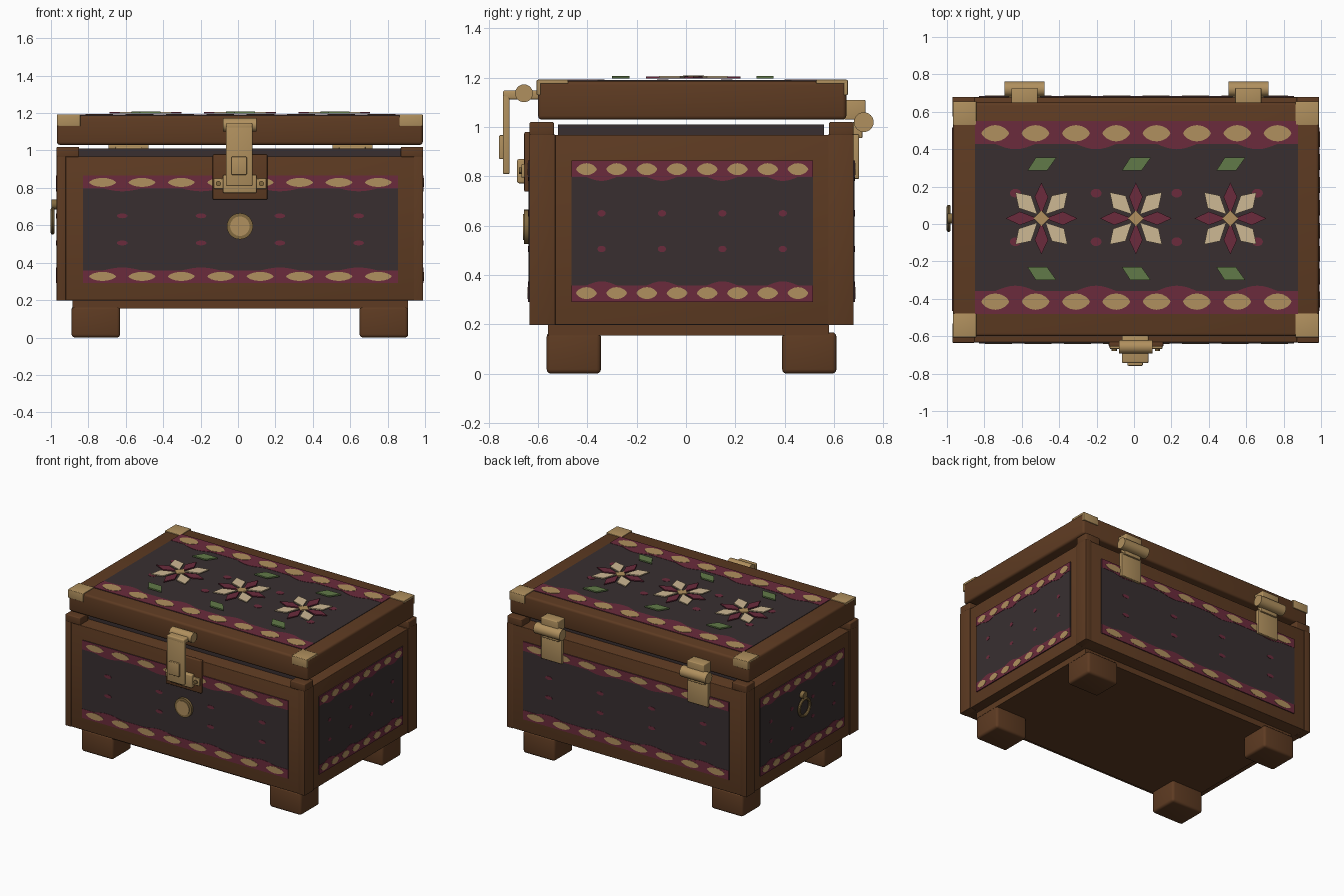
import bpy, bmesh
from math import cos, sin, pi, copysign
from mathutils import Vector, Matrix

if "Cube" in bpy.data.objects:
    bpy.data.objects.remove(bpy.data.objects["Cube"])


def material(name, *rgb):
    lin = [(c / 255 / 12.92) if c < 11 else ((c / 255 + 0.055) / 1.055) ** 2.4 for c in rgb]
    m = bpy.data.materials.new(name)
    m.use_nodes = True
    m.diffuse_color = (*lin, 1)
    m.node_tree.nodes["Principled BSDF"].inputs["Base Color"].default_value = (*lin, 1)
    return m


WOOD = material("brown wood", 94, 59, 34)
DARK = material("charcoal cloth", 56, 47, 48)
RED = material("burgundy paint", 107, 43, 60)
GOLD = material("brass", 176, 144, 94)
OLD = material("aged brass", 130, 106, 64)
CREAM = material("cream paint", 206, 184, 148)
GREEN = material("leaf green", 97, 122, 72)


def finish(name, bm, mat, smooth=False):
    bmesh.ops.recalc_face_normals(bm, faces=bm.faces)
    me = bpy.data.meshes.new(name)
    bm.to_mesh(me)
    bm.free()
    me.materials.append(mat)
    ob = bpy.data.objects.new(name, me)
    bpy.context.collection.objects.link(ob)
    if smooth:
        bpy.ops.object.select_all(action="DESELECT")
        ob.select_set(True)
        bpy.context.view_layer.objects.active = ob
        bpy.ops.object.shade_smooth_by_angle()
    return ob


def box(name, mat, x, y, z, bevel=0.0):
    """Box from (min, max) ranges with optional rounded edges."""
    bm = bmesh.new()
    bmesh.ops.create_cube(bm, size=1)
    for v in bm.verts:
        v.co = [(r[0] + r[1]) / 2 + c * (r[1] - r[0]) for r, c in zip((x, y, z), v.co)]
    if bevel:
        bmesh.ops.bevel(bm, geom=bm.edges[:], offset=bevel, segments=3, profile=0.5, affect="EDGES")
    return finish(name, bm, mat, bevel > 0)


def rod(name, mat, centre, radius, length, axis, sides=24):
    bm = bmesh.new()
    turn = Matrix.Rotation(pi / 2, 4, "Y" if axis == "x" else "X")
    bmesh.ops.create_cone(bm, cap_ends=True, segments=sides, radius1=radius, radius2=radius,
                          depth=length, matrix=Matrix.Translation(centre) @ turn)
    return finish(name, bm, mat, True)


def plates(name, mat, outlines, frame, low, high):
    """Thin plates from 2D outlines, laid on a plane given by origin, u and v."""
    origin, u, v = map(Vector, frame)
    n = u.cross(v)
    bm = bmesh.new()
    for pts in outlines:
        rings = [[bm.verts.new(origin + u * a + v * b + n * d) for a, b in pts] for d in (low, high)]
        bm.faces.new(rings[0][::-1])
        bm.faces.new(rings[1])
        for i in range(len(pts)):
            j = (i + 1) % len(pts)
            bm.faces.new((rings[0][i], rings[0][j], rings[1][j], rings[1][i]))
    return finish(name, bm, mat)


def lens(cx, cy, w, h, power=1.4):
    out = []
    for i in range(16):
        t = 2 * pi * i / 16
        out.append((cx + w / 2 * cos(t), cy + h / 2 * copysign(abs(sin(t)) ** power, sin(t))))
    return out


def painted_panel(name, frame, w, h):
    """Dark field, scalloped bands, brass lozenges and small dots."""
    plates(name + "_field", DARK, [[(-w/2, -h/2), (w/2, -h/2), (w/2, h/2), (-w/2, h/2)]], frame, -0.004, 0.002)
    steps = 64
    bands = []
    for s in (-1, 1):
        edge = []
        for i in range(steps + 1):
            a = i / steps
            bump = max(0, -cos(8 * pi * a))
            edge.append((w * (a - 0.5), s * h * (0.382 - 0.028 * bump)))
        bands.append(edge + [(w/2, s * h/2), (-w/2, s * h/2)])
    plates(name + "_bands", RED, bands, frame, -0.003, 0.004)
    plates(name + "_lozenges", GOLD,
           [lens(w * (i - 3.5) / 8, s * h * 0.437, w * 0.086, h * 0.085) for i in range(8) for s in (-1, 1)],
           frame, 0.002, 0.006)
    plates(name + "_dots", RED,
           [lens(w * (i - 1.5) / 4, s * h * 0.126, w * 0.034, h * 0.045, 1) for i in range(4) for s in (-1, 1)],
           frame, 0.0, 0.004)


# Extents of the chest
XS, YS = (-0.97, 0.99), (-0.635, 0.68)
CX, CY = 0.01, 0.022


def corners(dx, dy, inset_x=0, inset_y=0, xs=XS, ys=YS):
    for sx, tx in (("right", (xs[0] + inset_x, xs[0] + inset_x + dx)), ("left", (xs[1] - inset_x - dx, xs[1] - inset_x))):
        for sy, ty in (("front", (ys[0] + inset_y, ys[0] + inset_y + dy)), ("back", (ys[1] - inset_y - dy, ys[1] - inset_y))):
            yield f"{sy}_{sx}", tx, ty


# Carcass
box("base_board", WOOD, (-0.885, 0.91), (-0.56, 0.58), (0.155, 0.21))
box("body", WOOD, (-0.964, 0.984), (-0.633, 0.678), (0.198, 0.968), 0.004)
box("inner_lip", DARK, (-0.86, 0.88), (-0.52, 0.56), (0.95, 1.01))
for tag, tx, ty in corners(0.26, 0.22, 0.08, 0.07):
    box("foot_" + tag, WOOD, tx, ty, (0, 0.168), 0.018)
for tag, tx, ty in corners(0.05, 0.105):
    box("post_" + tag, WOOD, tx, ty, (0.197, 0.97), 0.003)
for tag, tx, ty in corners(0.12, 0.1):
    box("post_cap_" + tag, WOOD, tx, ty, (0.965, 1.02), 0.006)

# Lid with brass corner plates
LX, LY = (-0.968, 0.988), (-0.6, 0.65)
box("lid", WOOD, LX, LY, (1.03, 1.187), 0.016)
for tag, tx, ty in corners(0.125, 0.125, 0, 0, LX, (-0.603, 0.653)):
    box("corner_top_" + tag, GOLD, tx, ty, (1.176, 1.192), 0.003)
    face_y = (-0.606, -0.59) if "front" in tag else (0.64, 0.656)
    box("corner_face_" + tag, GOLD, tx, face_y, (1.13, 1.191), 0.003)

# Painted panels on all four sides and the lid
X, Y, Z = (1, 0, 0), (0, 1, 0), (0, 0, 1)
painted_panel("front_panel", ((0.013, -0.636, 0.578), X, Z), 1.685, 0.575)
painted_panel("back_panel", ((0.013, 0.681, 0.578), (-1, 0, 0), Z), 1.685, 0.575)
painted_panel("left_panel", ((0.988, 0.025, 0.578), Y, Z), 0.98, 0.575)
painted_panel("right_panel", ((-0.968, 0.025, 0.578), (0, -1, 0), Z), 0.98, 0.575)
painted_panel("lid_panel", ((0.013, 0.035, 1.188), X, Y), 1.725, 1.03)

# Raised flowers and leaves on the lid
def petal(angle, inner, mid, outer, half):
    c, s = cos(angle), sin(angle)
    return [(r * c - t * s, r * s + t * c) for r, t in ((inner, 0), (mid, -half), (outer, 0), (mid, half))]


for i in range(3):
    frame = ((CX + (i - 1) * 0.505, 0.03, 1.198), X, Y)
    k = str(i + 1)
    plates("flower_red_petals_" + k, RED, [petal(j * pi / 2, 0.02, 0.115, 0.192, 0.036) for j in range(4)], frame, 0, 0.008)
    plates("flower_cream_petals_" + k, CREAM, [petal((j + 0.5) * pi / 2, 0.03, 0.125, 0.197, 0.047) for j in range(4)], frame, 0.001, 0.009)
    plates("flower_heart_" + k, GOLD, [lens(0, 0, 0.085, 0.085, 1)[::4]], frame, 0.002, 0.011)
    leaf = [(-0.075, -0.035), (0.03, -0.035), (0.08, 0.035), (-0.03, 0.035)]
    plates("leaves_" + k, GREEN,
           [[(a, b + 0.29) for a, b in leaf], [(a, -b - 0.295) for a, b in leaf]], frame, 0, 0.01)

# Hasp on the front
box("hasp_board", WOOD, (-0.135, 0.157), (-0.656, -0.63), (0.738, 0.98), 0.006)
box("hasp_strap", GOLD, (-0.065, 0.077), (-0.743, -0.715), (0.81, 1.13), 0.006)
box("hasp_arm", GOLD, (-0.065, 0.077), (-0.743, -0.595), (1.112, 1.148), 0.008)
rod("hasp_barrel", GOLD, (CX, -0.657, 1.137), 0.036, 0.18, "x")
box("hasp_button", GOLD, (-0.035, 0.047), (-0.758, -0.735), (0.87, 0.967), 0.005)
box("staple_plate", GOLD, (-0.13, 0.152), (-0.668, -0.65), (0.795, 0.85), 0.005)
box("staple_block", GOLD, (-0.08, 0.1), (-0.685, -0.65), (0.772, 0.87), 0.008)
for sx in (-1, 1):
    rod(f"staple_rivet_{sx}", OLD, (CX + sx * 0.115, -0.67, 0.823), 0.014, 0.016, "y", 12)

# Round keyhole medallion
rod("medallion_rim", OLD, (CX, -0.645, 0.595), 0.07, 0.022, "y", 32)
rod("medallion_face", GOLD, (CX, -0.652, 0.595), 0.052, 0.018, "y", 32)

# Hinges on the back
for sx, tag in ((-1, "right"), (1, "left")):
    hx = CX + 0.003 + sx * 0.598
    wide, slim = (hx - 0.107, hx + 0.107), (hx - 0.07, hx + 0.07)
    box("hinge_upper_leaf_" + tag, GOLD, slim, (0.64, 0.728), (1.03, 1.11), 0.006)
    rod("hinge_barrel_" + tag, GOLD, (hx, 0.721, 1.02), 0.04, wide[1] - wide[0], "x")
    box("hinge_knuckle_" + tag, GOLD, slim, (0.675, 0.715), (0.955, 1.02), 0.004)
    box("hinge_lower_leaf_" + tag, GOLD, (hx - 0.085, hx + 0.085), (0.675, 0.702), (0.79, 0.97), 0.005)

# Ring handle on one end
rod("ring_mount", OLD, (-0.98, 0.03, 0.712), 0.027, 0.036, "x", 16)
bpy.ops.mesh.primitive_torus_add(major_radius=0.062, minor_radius=0.011, major_segments=32, minor_segments=8,
                                 location=(-0.991, 0.03, 0.623), rotation=(0, pi / 2, 0))
ring = bpy.context.object
ring.name = "ring_handle"
ring.data.materials.append(OLD)
bpy.ops.object.shade_smooth_by_angle()
